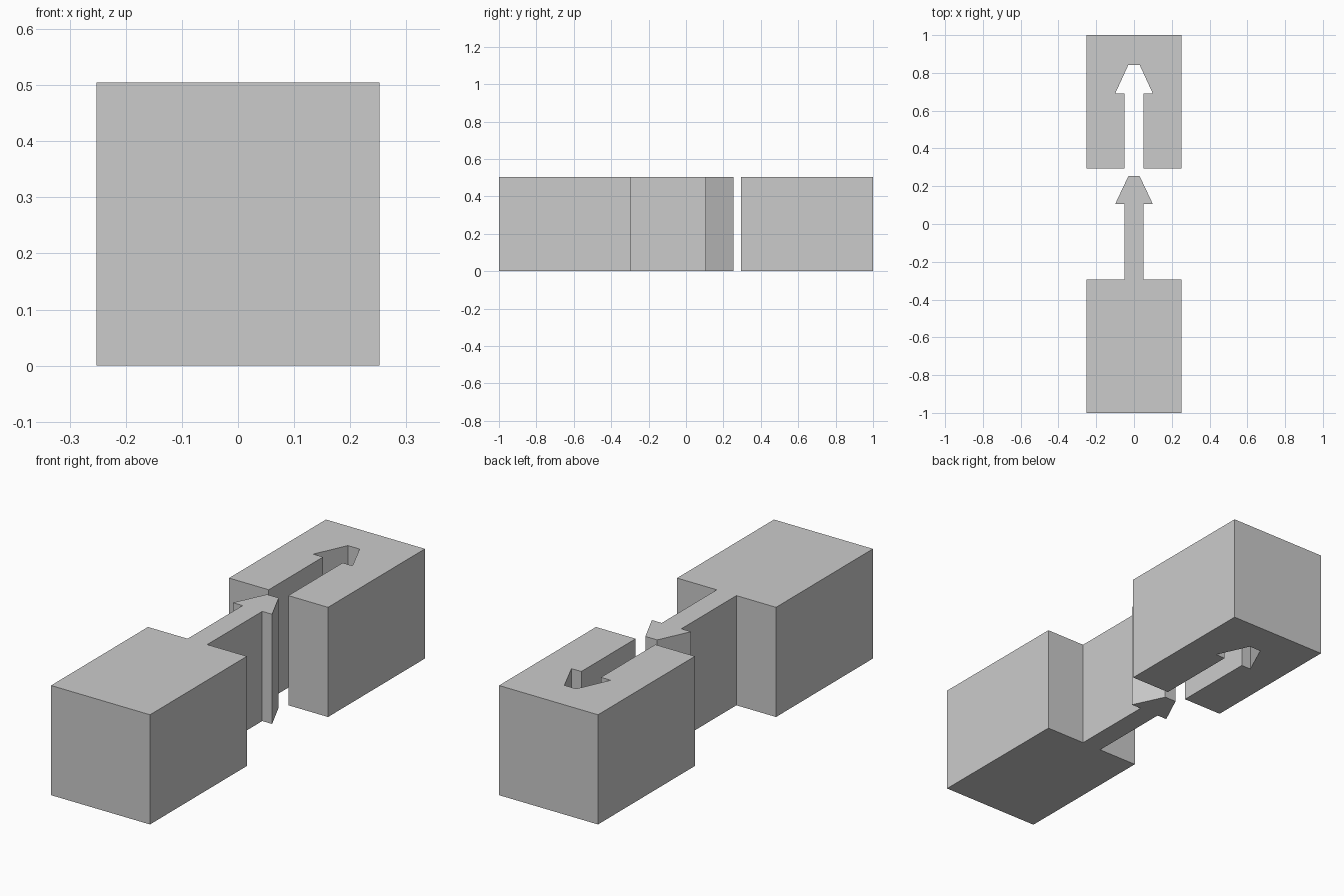
import bpy
import bmesh

if "Cube" in bpy.data.objects:
    bpy.data.objects.remove(bpy.data.objects["Cube"], do_unlink=True)

HALF_WIDTH = 0.252
HEIGHT = 0.505

grey = bpy.data.materials.new("plain grey")
grey.use_nodes = True
colour = (0.6, 0.6, 0.6, 1)
grey.diffuse_color = colour
grey.node_tree.nodes["Principled BSDF"].inputs["Base Color"].default_value = colour


def arrow(start, barb, tip):
    """Right half of the arrow outline, from stem root to blunt tip."""
    return [(0.05, start), (0.05, barb), (0.1, barb), (0.03, tip)]


def extrude_outline(name, half):
    """Mirror a half outline across x = 0 and extrude it upwards."""
    outline = half + [(-x, y) for x, y in reversed(half)]
    bm = bmesh.new()
    base = bm.faces.new([bm.verts.new((x, y, 0)) for x, y in outline])
    grown = bmesh.ops.extrude_face_region(bm, geom=[base])["geom"]
    top = [v for v in grown if isinstance(v, bmesh.types.BMVert)]
    bmesh.ops.translate(bm, verts=top, vec=(0, 0, HEIGHT))
    bmesh.ops.recalc_face_normals(bm, faces=bm.faces)
    mesh = bpy.data.meshes.new(name)
    bm.to_mesh(mesh)
    bm.free()
    mesh.materials.append(grey)
    obj = bpy.data.objects.new(name, mesh)
    bpy.context.collection.objects.link(obj)
    return obj


# Front block with the arrow-shaped tongue
extrude_outline("tongue_block", [(HALF_WIDTH, -1), (HALF_WIDTH, -0.295)]
                + arrow(-0.295, 0.105, 0.253))

# Rear block with the matching arrow-shaped slot
extrude_outline("slot_block", [(HALF_WIDTH, 1), (HALF_WIDTH, 0.295)]
                + arrow(0.295, 0.69, 0.842))
